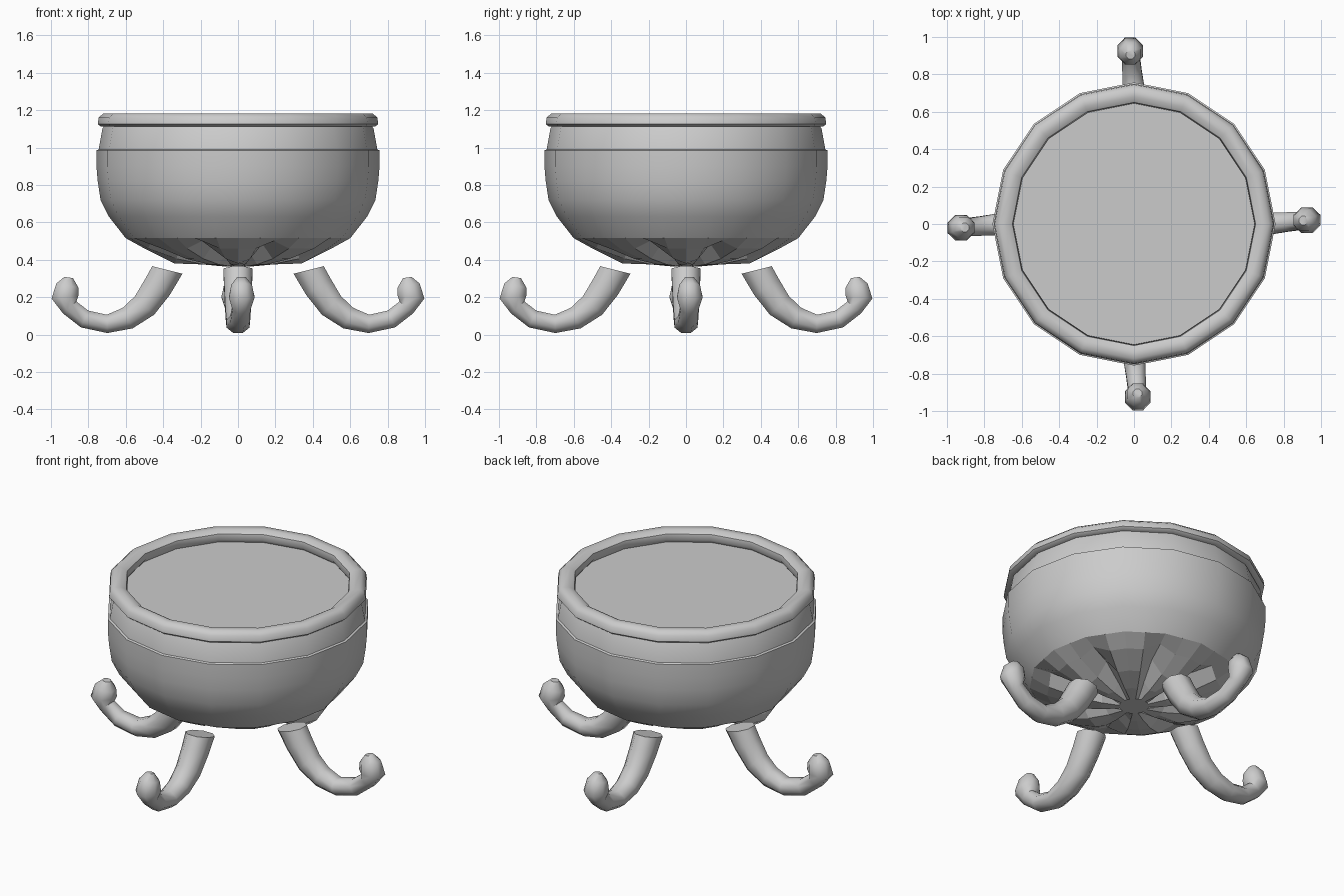
import bpy, bmesh
from math import sin, cos, pi, radians
from mathutils import Vector

if "Cube" in bpy.data.objects:
    bpy.data.objects.remove(bpy.data.objects["Cube"])


def make_object(name, verts, faces, angle=35):
    mesh = bpy.data.meshes.new(name)
    mesh.from_pydata([tuple(v) for v in verts], [], faces)
    bm = bmesh.new()
    bm.from_mesh(mesh)
    bmesh.ops.recalc_face_normals(bm, faces=bm.faces)
    bm.to_mesh(mesh)
    bm.free()
    ob = bpy.data.objects.new(name, mesh)
    bpy.context.collection.objects.link(ob)
    bpy.ops.object.select_all(action='DESELECT')
    ob.select_set(True)
    bpy.context.view_layer.objects.active = ob
    bpy.ops.object.shade_smooth_by_angle(angle=radians(angle))
    return ob


def bridge(rings, n, closed=False, start_cap=False, end_cap=False):
    """Quads between consecutive rings of n vertices."""
    faces = []
    for r in range(rings if closed else rings - 1):
        s = (r + 1) % rings
        for k in range(n):
            k2 = (k + 1) % n
            faces.append((r * n + k, r * n + k2, s * n + k2, s * n + k))
    if start_cap:
        faces.append(tuple(range(n)))
    if end_cap:
        faces.append(tuple(range((rings - 1) * n, rings * n)))
    return faces


# Bowl: 16-sided wall, with fluted dents in the underside
# (radius, height, dent depth)
profile = [(0.70, 1.14, 0), (0.725, 1.10, 0), (0.745, 0.99, 0),
           (0.757, 0.985, 0), (0.757, 0.90, 0), (0.75, 0.82, 0), (0.735, 0.72, 0),
           (0.69, 0.63, 0), (0.60, 0.515, 0), (0.50, 0.46, 0.04),
           (0.34, 0.405, 0.08), (0.19, 0.375, 0.045), (0.085, 0.365, 0)]
N = 32
verts = []
for r, z, dent in profile:
    for k in range(N):
        a = 2 * pi * k / N
        rr = r * (cos(pi / 16) if k % 2 else 1)
        zz = z
        if k % 4 == 2:
            zz += dent
        elif k % 8 == 0 and dent > 0.07:
            zz -= 0.025          # small spur above each leg
        verts.append((rr * cos(a), rr * sin(a), zz))
bowl = make_object("bowl", verts, bridge(len(profile), N, end_cap=True), 28)
for p in bowl.data.polygons:     # crisp facets on the fluted underside
    if p.center.z < 0.52:
        p.use_smooth = False

# Rolled rim with a drooping outer lip
section = [(0.645, 1.13), (0.65, 1.165), (0.68, 1.183), (0.72, 1.182),
           (0.745, 1.16), (0.75, 1.125), (0.735, 1.113), (0.70, 1.113), (0.66, 1.11)]
verts = [(r * cos(2 * pi * k / 16), r * sin(2 * pi * k / 16), z)
         for r, z in section for k in range(16)]
make_object("rim", verts, bridge(len(section), 16, closed=True), 50)

# Flat surface filling the bowl
verts = []
for r in (0.70, 0.52, 0.08):
    for k in range(16):
        a = 2 * pi * (k + 0.5) / 16
        verts.append((r * cos(a), r * sin(a), 1.108))
make_object("bowl_contents", verts, bridge(3, 16, end_cap=True))

# Curled legs: (outward, height, half thickness, half width), eight-sided tube
path = [(0.378, 0.345, 0.09, 0.085), (0.43, 0.255, 0.085, 0.08),
        (0.50, 0.155, 0.077, 0.075), (0.59, 0.088, 0.066, 0.07),
        (0.70, 0.057, 0.053, 0.066), (0.82, 0.083, 0.053, 0.056),
        (0.90, 0.145, 0.052, 0.052), (0.925, 0.20, 0.078, 0.074),
        (0.912, 0.262, 0.065, 0.06), (0.905, 0.305, 0.025, 0.025)]
S = 8
for i in range(4):
    turn = i * pi / 2
    verts = []
    for j, (x, z, thick, wide) in enumerate(path):
        p0 = path[max(j - 1, 0)]
        p1 = path[min(j + 1, len(path) - 1)]
        t = Vector((p1[0] - p0[0], 0, p1[1] - p0[1])).normalized()
        if j == 0:               # the cut end faces up toward the bowl
            t = Vector((0.25, 0, -1)).normalized()
        side = Vector((0, 1, 0))
        up = t.cross(side)
        lean = 0.02 * max(0, (x - 0.7) / 0.22)
        for k in range(S):
            a = 2 * pi * (k + 0.5) / S
            p = Vector((x, lean, z)) + side * wide * cos(a) + up * thick * sin(a)
            verts.append((p.x * cos(turn) - p.y * sin(turn),
                          p.x * sin(turn) + p.y * cos(turn), max(p.z, 0)))
    make_object(f"leg_{i + 1}", verts,
                bridge(len(path), S, start_cap=True, end_cap=True), 50)
